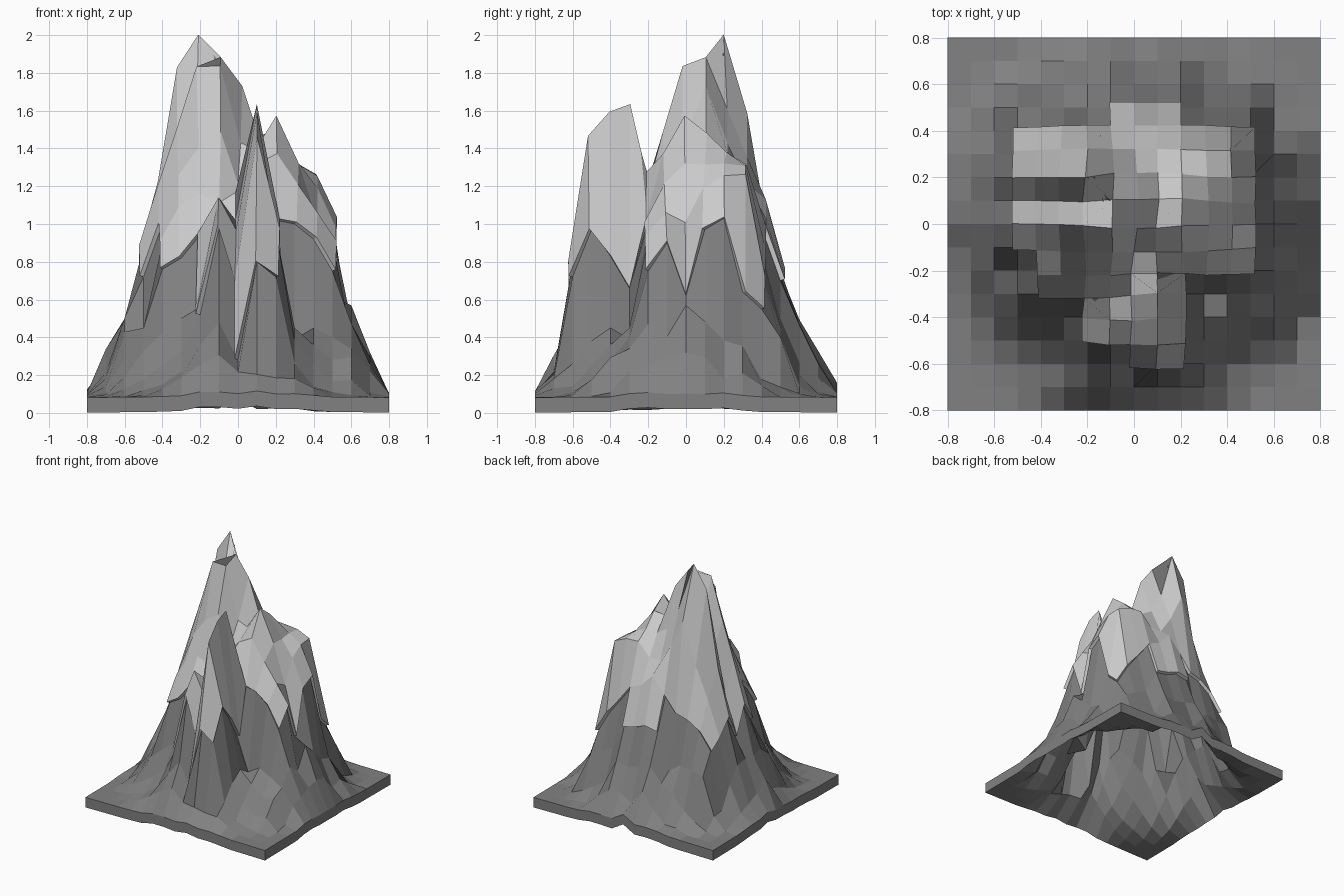
import bpy, bmesh, math, random

if "Cube" in bpy.data.objects:
    bpy.data.objects.remove(bpy.data.objects["Cube"])

random.seed(4)
STEP, HALF = 0.1, 8          # grid spacing, cells from centre to edge
SNOW_LINE = 0.768            # mean face height above which snow lies

# Cross-sections of the massif: height at x = -0.5 ... 0.5 for each y (tenths)
sections = {
    5:  [.48, .50, .52, .45, .74, .76, .72, .70, .50, .45, .40],
    4:  [.65, .78, .85, .88, 1.0, 1.12, 1.02, .98, .85, .72, .55],
    3:  [.72, 1.0, 1.25, 1.58, 1.35, 1.2, 1.2, 1.3, 1.29, 1.25, .64],
    2:  [.85, 1.22, 1.82, 1.98, 1.6, 1.42, 1.36, 1.36, 1.3, 1.24, 1.03],
    1:  [.66, .95, 1.3, 1.5, 1.86, 1.72, 1.45, 1.46, 1.3, 1.18, .97],
    0:  [.88, 1.2, 1.5, 1.82, 1.82, 1.42, 1.38, 1.55, 1.31, 1.0, .62],
    -1: [.72, 1.0, 1.25, 1.4, 1.48, 1.2, 1.3, 1.36, 1.2, 1.05, .90],
    -2: [.40, .90, 1.08, 1.15, 1.1, 1.15, 1.25, 1.02, 1.0, .92, .75],
    -3: [.45, .76, .82, .94, 1.0, 1.0, 1.61, .66, .39, .45, .40],
    -4: [.33, .42, .50, .56, 1.12, .95, 1.57, .83, .45, .36, .28],
    -5: [.18, .25, .33, .52, .98, .70, 1.45, .97, .38, .25, .17],
    -6: [.12, .15, .22, .36, .48, .28, .80, .72, .26, .14, .11],
}
# Foothill profile: (distance from centre, height)
foot = [(0.5, .75), (0.6, .52), (0.7, .28), (0.8, .11), (0.9, .085), (1.3, .08)]


def foothill(x, y):
    r = math.hypot(x, y) + random.uniform(-0.03, 0.04)
    for (r0, z0), (r1, z1) in zip(foot, foot[1:]):
        if r <= r1:
            return z0 + (z1 - z0) * (r - r0) / (r1 - r0)
    return 0.08


def height(i, j):
    if abs(i) <= 5 and j in sections:
        return sections[j][i + 5]
    return foothill(i * STEP, j * STEP)


heights = {(i, j): height(i, j)
           for i in range(-HALF, HALF + 1) for j in range(-HALF, HALF + 1)}


def add_shell(bm, thickness):
    """Inner skin offset along the normals, with an upright outer rim."""
    bm.normal_update()
    new = bmesh.ops.extrude_face_region(bm, geom=bm.faces[:], use_keep_orig=True)
    inner = [v for v in new['geom'] if isinstance(v, bmesh.types.BMVert)]
    moves = []
    for v in inner:
        rim = max(abs(v.co.x), abs(v.co.y)) > HALF * STEP - 0.01
        moves.append((0, 0, -thickness) if rim else -thickness * normals[
            (round(v.co.x / STEP), round(v.co.y / STEP))])
    for v, m in zip(inner, moves):
        v.co.x += m[0]
        v.co.y += m[1]
        v.co.z += m[2]
    bmesh.ops.recalc_face_normals(bm, faces=bm.faces[:])


def make_sheet(name, keep, grey, shell=0, cover=0):
    """Sheet over the grid cells whose mean height passes keep."""
    bm = bmesh.new()
    verts = {}
    for i in range(-HALF, HALF):
        for j in range(-HALF, HALF):
            cell = [(i, j), (i + 1, j), (i + 1, j + 1), (i, j + 1)]
            if not keep(sum(heights[c] for c in cell) / 4):
                continue
            for c in cell:
                if c not in verts:
                    verts[c] = bm.verts.new((c[0] * STEP, c[1] * STEP, heights[c]))
            bm.faces.new([verts[c] for c in cell])
    if shell:
        bm.normal_update()
        normals.update({c: v.normal.copy() for c, v in verts.items()})
        add_shell(bm, shell)
    mesh = bpy.data.meshes.new(name)
    bm.to_mesh(mesh)
    bm.free()
    obj = bpy.data.objects.new(name, mesh)
    bpy.context.collection.objects.link(obj)
    if cover:
        solid = obj.modifiers.new("thickness", 'SOLIDIFY')
        solid.thickness = cover
        solid.offset = 1
    mat = bpy.data.materials.new(name)
    mat.diffuse_color = (grey, grey, grey, 1)
    mat.use_nodes = True
    mat.node_tree.nodes["Principled BSDF"].inputs["Base Color"].default_value = mat.diffuse_color
    mesh.materials.append(mat)


normals = {}
# Rock shell, hollow underneath
make_sheet("mountain_rock", lambda z: True, 0.22, shell=0.08)
# Snow cap lying on the high faces
make_sheet("snow_cap", lambda z: z > SNOW_LINE, 0.65, cover=0.025)
